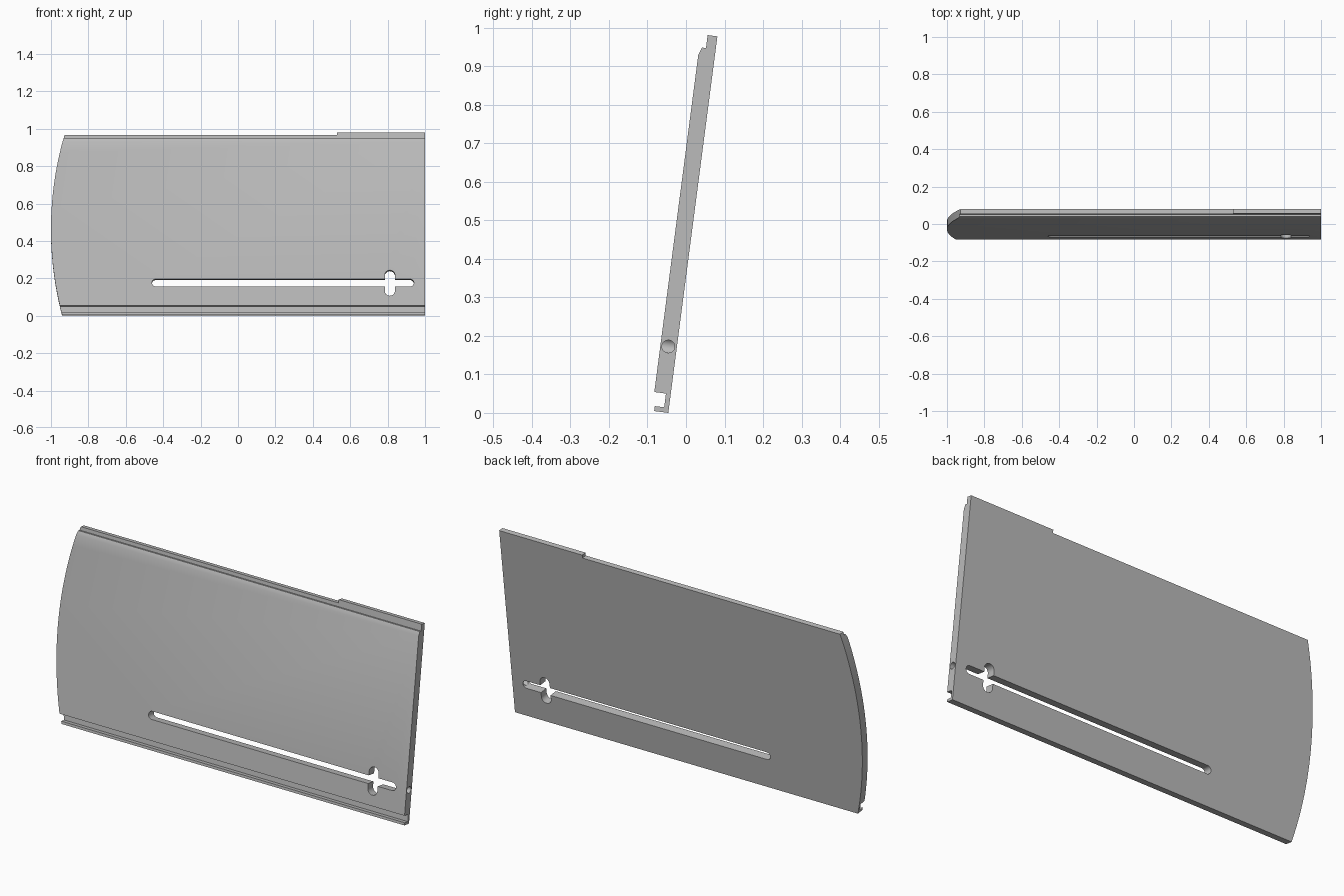
import bpy, bmesh, math
from mathutils import Matrix

if "Cube" in bpy.data.objects:
    bpy.data.objects.remove(bpy.data.objects["Cube"])

TILT = math.radians(-7.43)
PLACE = Matrix.Translation((0, -0.046, 0)) @ Matrix.Rotation(TILT, 4, 'X')

grey = bpy.data.materials.new("light grey")
grey.diffuse_color = (0.5, 0.5, 0.5, 1)
grey.use_nodes = True
grey.node_tree.nodes["Principled BSDF"].inputs["Base Color"].default_value = grey.diffuse_color


def prism(name, points, offset):
    """Extrude a closed outline of 3D points along an offset."""
    bm = bmesh.new()
    face = bm.faces.new([bm.verts.new(p) for p in points])
    ext = bmesh.ops.extrude_face_region(bm, geom=[face])
    verts = [g for g in ext["geom"] if isinstance(g, bmesh.types.BMVert)]
    bmesh.ops.translate(bm, verts=verts, vec=offset)
    bmesh.ops.recalc_face_normals(bm, faces=bm.faces)
    mesh = bpy.data.meshes.new(name)
    bm.to_mesh(mesh)
    bm.free()
    mesh.materials.append(grey)
    obj = bpy.data.objects.new(name, mesh)
    bpy.context.collection.objects.link(obj)
    return obj


def capsule(cx, cz, length, radius, upright=False, n=16):
    """Outline of a round-ended slot in the panel plane."""
    pts = []
    for side in (1, -1):
        for i in range(n + 1):
            a = -math.pi / 2 + math.pi * i / n
            p = (side * (length / 2 - radius + radius * math.cos(a)),
                 side * radius * math.sin(a))
            if upright:
                p = (-p[1], p[0])
            pts.append((cx + p[0], -0.2, cz + p[1]))
    return pts


# Panel: side profile (forward depth, height) with groove, bevel and top step
profile = [(0, 0), (0.037, 0), (0.037, 0.013), (0.0125, 0.013),
           (0.0125, 0.049), (0.043, 0.049), (0.043, 0.932), (0.036, 0.952),
           (0.0255, 0.952), (0.0255, 0.986), (0, 0.986)]
panel = prism("panel", [(-1.05, -d, h) for d, h in profile], (2.05, 0, 0))

cutters = []
# Bowed left end
R, MID = 1.82, 0.462
arc = []
for i in range(33):
    z = -0.1 + 1.2 * i / 32
    arc.append((-1 + R - math.sqrt(R * R - (z - MID) ** 2), -0.2, z))
cutters.append(prism("end_cutter", arc + [(-1.3, -0.2, 1.1), (-1.3, -0.2, -0.1)],
                     (0, 0.4, 0)))
# Lowered top edge beside the tab
cutters.append(prism("tab_cutter", [(-1.2, -0.2, 0.97), (0.53, -0.2, 0.97),
                                    (0.53, -0.2, 1.2), (-1.2, -0.2, 1.2)], (0, 0.4, 0)))
# Long slot and its crossing slot
cutters.append(prism("slot_cutter", capsule(0.24, 0.172, 1.40, 0.02), (0, 0.4, 0)))
cutters.append(prism("cross_cutter", capsule(0.812, 0.171, 0.138, 0.027, True),
                     (0, 0.4, 0)))
# Round bore from the right end into the slot
bore = [(0.93, -0.0222 + 0.0165 * math.cos(a), 0.171 + 0.0165 * math.sin(a))
        for a in (math.tau * i / 32 for i in range(32))]
cutters.append(prism("bore_cutter", bore, (0.2, 0, 0)))

bpy.context.view_layer.objects.active = panel
panel.select_set(True)
for c in cutters:
    mod = panel.modifiers.new(c.name, 'BOOLEAN')
    mod.operation, mod.solver, mod.object = 'DIFFERENCE', 'EXACT', c
    bpy.ops.object.modifier_apply(modifier=mod.name)
for c in cutters:
    bpy.data.objects.remove(c)

# Lean the finished panel back
panel.data.transform(PLACE)
bpy.ops.object.shade_smooth_by_angle(angle=math.radians(25))
